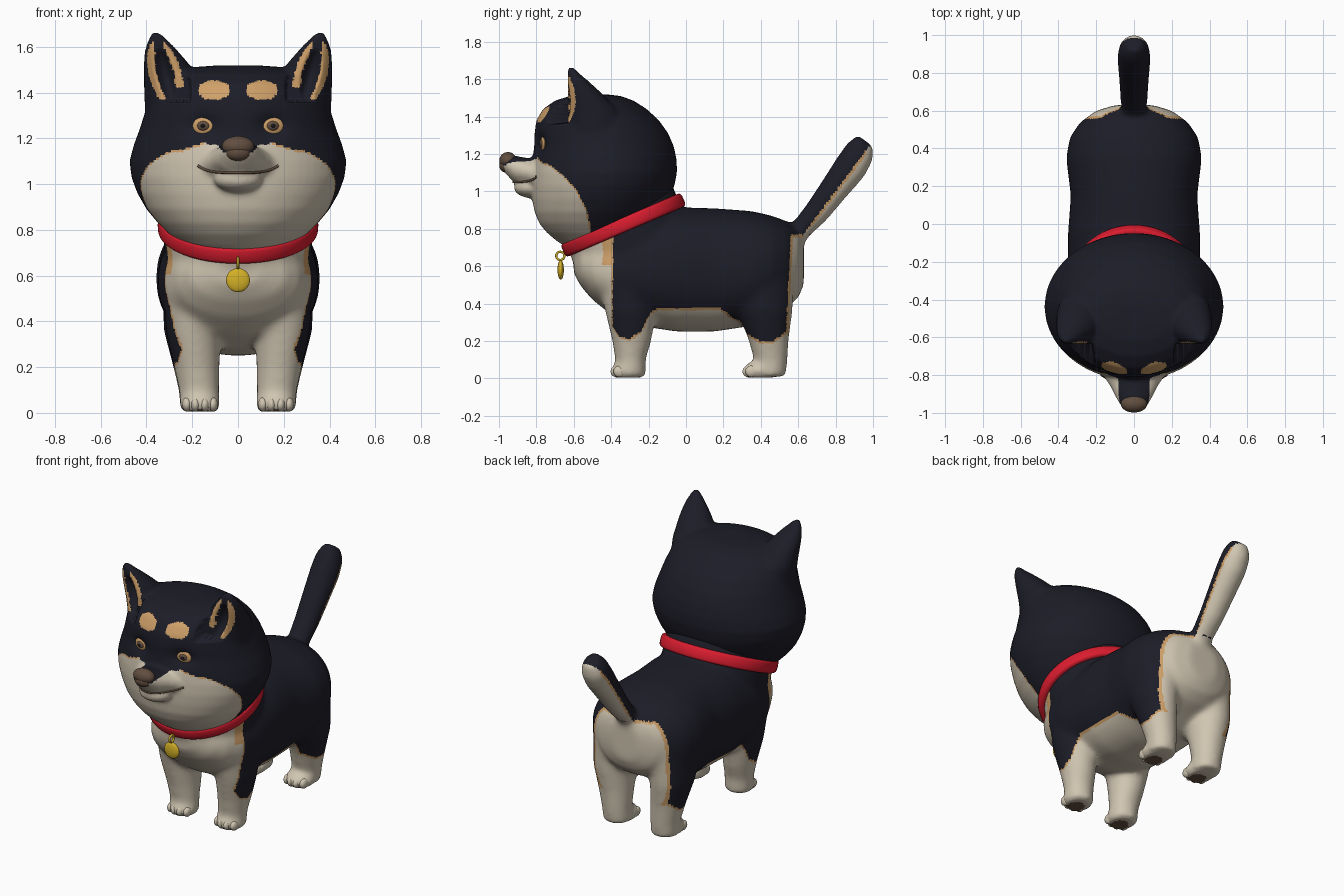
import bpy, bmesh, math
from math import sin, cos, pi, radians
from mathutils import Vector, Matrix
from mathutils.bvhtree import BVHTree

default_cube = bpy.data.objects.get("Cube")
if default_cube:
    bpy.data.objects.remove(default_cube)


def make_material(name, red, green, blue):
    mat = bpy.data.materials.new(name)
    mat.use_nodes = True
    mat.diffuse_color = (red, green, blue, 1)
    shader = next(n for n in mat.node_tree.nodes if n.type == 'BSDF_PRINCIPLED')
    shader.inputs["Base Color"].default_value = (red, green, blue, 1)
    shader.inputs["Roughness"].default_value = 0.7
    return mat


dark = make_material("dark fur", .012, .012, .021)
cream = make_material("cream fur", .63, .56, .44)
tan = make_material("tan fur", .62, .35, .14)
brown = make_material("brown leather", .12, .075, .05)
red = make_material("red collar", .7, .012, .028)
gold = make_material("gold metal", .66, .44, .02)
FUR = [dark, cream, tan, brown]
DARK, CREAM, TAN, BROWN = range(len(FUR))
X, Y, Z = Vector((1, 0, 0)), Vector((0, 1, 0)), Vector((0, 0, 1))


# Shape helpers
def ellipsoid(bm, center, radii, turn=Matrix()):
    matrix = Matrix.Translation(center) @ turn @ Matrix.Diagonal((*radii, 1))
    bmesh.ops.create_uvsphere(bm, u_segments=40, v_segments=24, radius=1, matrix=matrix)


def power(value, exponent):
    return math.copysign(abs(value) ** exponent, value)


def tube(bm, sections, side, squareness=1.0, count=40):
    """Loft of (x, y, z, half width along X, half width along side)."""
    rings = []
    for x, y, z, wide, deep in sections:
        angles = [2 * pi * i / count for i in range(count)]
        rings.append([bm.verts.new(Vector((x, y, z)) + X * wide * power(cos(a), squareness)
                                   + side * deep * power(sin(a), squareness)) for a in angles])
    for low, high in zip(rings, rings[1:]):
        for i in range(count):
            j = (i + 1) % count
            bm.faces.new((low[i], low[j], high[j], high[i]))
    bm.faces.new(rings[0][::-1])
    bm.faces.new(rings[-1])


def finish(name, bm, materials):
    bmesh.ops.recalc_face_normals(bm, faces=bm.faces)
    mesh = bpy.data.meshes.new(name)
    bm.to_mesh(mesh)
    bm.free()
    for mat in materials:
        mesh.materials.append(mat)
    mesh.shade_smooth()
    obj = bpy.data.objects.new(name, mesh)
    bpy.context.collection.objects.link(obj)
    return obj


def fuse(name, bm, voxel, smoothing, deform, paint):
    """Merge overlapping volumes into one skin, sculpt it and paint its faces."""
    obj = finish(name, bm, [])
    remesh = obj.modifiers.new("fuse", 'REMESH')
    remesh.mode = 'VOXEL'
    remesh.voxel_size = voxel
    smooth = obj.modifiers.new("soften", 'SMOOTH')
    smooth.factor, smooth.iterations = 0.5, smoothing
    graph = bpy.context.evaluated_depsgraph_get()
    mesh = bpy.data.meshes.new_from_object(obj.evaluated_get(graph))
    obj.modifiers.clear()
    obj.data = mesh
    mesh.name = name
    moved = [deform(v.co.copy(), v.normal.copy()) for v in mesh.vertices]
    for vert, co in zip(mesh.vertices, moved):
        vert.co = co
    mesh.materials.clear()
    for mat in FUR:
        mesh.materials.append(mat)
    mesh.update()
    for face in mesh.polygons:
        face.material_index = paint(face.center, face.normal)
    mesh.shade_smooth()
    return obj


def interp(t, points):
    if t <= points[0][0]:
        return points[0][1]
    for (a, u), (b, v) in zip(points, points[1:]):
        if t <= b:
            return u + (v - u) * (t - a) / (b - a)
    return points[-1][1]


# Body: trunk, neck, legs, paws and tail
bm = bmesh.new()
trunk = [(-.6, .56, .68, .1), (-.56, .49, .72, .21), (-.5, .42, .76, .27), (-.4, .34, .81, .32),
         (-.25, .28, .87, .35), (-.05, .25, .915, .35), (.15, .25, .91, .335), (.35, .28, .895, .36),
         (.46, .34, .87, .34), (.54, .38, .84, .285), (.6, .43, .79, .2), (.63, .5, .74, .1)]
tube(bm, [(0, y, (lo + hi) / 2, w, (hi - lo) / 2) for y, lo, hi, w in trunk], Z, .9)
tilt = Matrix.Rotation(radians(23.3), 4, 'X')
neck_center = Vector((0, -.335, .82))
tube(bm, [(*(neck_center + tilt @ Z * h), r, r) for h, r in
          ((-.3, .27), (-.2, .31), (-.1, .325), (0, .325), (.14, .325))], tilt @ Y)
front_leg = [(.17, -.34, .68, .13, .13), (.185, -.32, .52, .14, .15), (.195, -.295, .35, .12, .135),
             (.18, -.29, .2, .1, .105), (.17, -.297, .1, .088, .082), (.167, -.297, .01, .085, .082)]
back_leg = [(.19, .4, .6, .14, .18), (.2, .42, .36, .125, .15), (.185, .44, .22, .104, .111),
            (.172, .453, .1, .088, .09), (.168, .45, .01, .085, .085)]
PAWS = {"front": -.315, "back": .39}
for s in (-1, 1):
    for leg, paw_y in zip((front_leg, back_leg), PAWS.values()):
        tube(bm, [(s * x, *rest) for x, *rest in leg], Y)
        ellipsoid(bm, (s * .166, paw_y, .04), (.09, .09, .055))
tail = [(.54, .7, .07, .06), (.61, .79, .07, .058), (.7, .89, .076, .069), (.79, 1.01, .083, .078),
        (.88, 1.13, .088, .09), (.93, 1.21, .082, .084), (.96, 1.27, .05, .055)]
tube(bm, [(0, y, z, w, d) for y, z, w, d in tail], Vector((0, -.8, .6)))


def flatten_feet(co, normal):
    co.z = max(co.z, .006)
    return co


LOWER_EDGE = [(-.41, .3), (-.36, .22), (-.3, .2), (-.24, .24), (-.19, .34), (-.15, .365), (.18, .365),
              (.24, .32), (.32, .23), (.4, .185), (.47, .19), (.54, .24)]


def paint_body(c, n):
    if c.z < .016 and n.z < -.5:
        paw_y = PAWS["back" if c.y > 0 else "front"] - .02
        return BROWN if ((abs(c.x) - .166) / .05) ** 2 + ((c.y - paw_y) / .06) ** 2 < 1 else CREAM
    trim = .013
    if c.y > .6 and c.z > .77:
        edge = (c.z - .76) * .6 - (c.y - .635) * .8
    else:
        back = .55 + max(0, c.z - .3) * .05
        front = c.y + .4
        if c.y < -.3:
            trim = .007
            if c.z > .6:
                front, trim = c.y + .445, .055
        edge = min(front, back - c.y, c.z - interp(c.y, LOWER_EDGE))
        if c.y > .5 and c.z > .72:
            edge = max(edge, c.z - .755)
        if c.z < .47:
            edge = min(edge, abs(c.x) - .2)
    if edge > trim:
        return DARK
    return TAN if edge > 0 and abs(c.x) > .06 else CREAM


fuse("body", bm, .012, 30, flatten_feet, paint_body)

# Toes: four rounded knuckles on each paw
for s, label in ((1, "left"), (-1, "right")):
    for end, paw_y in PAWS.items():
        bm = bmesh.new()
        for offset in (-.057, -.02, .02, .057):
            front = paw_y - .062 + abs(offset) * .4
            ellipsoid(bm, (s * .166 + offset, front, .037), (.021, .034, .031))
        finish(f"{end}_{label}_toes", bm, [cream])

# Head: skull lofted upwards, muzzle, jaw and ears
bm = bmesh.new()
skull = [(.69, -.62, -.25, .17), (.73, -.685, -.23, .24), (.78, -.745, -.2, .3), (.83, -.785, -.17, .35),
         (.89, -.81, -.13, .4), (.96, -.822, -.09, .44), (1.03, -.827, -.062, .466),
         (1.1, -.825, -.048, .474), (1.17, -.82, -.05, .456), (1.24, -.812, -.065, .43),
         (1.31, -.81, -.095, .408), (1.38, -.8, -.145, .385), (1.44, -.765, -.21, .35),
         (1.485, -.7, -.28, .29), (1.51, -.62, -.35, .21), (1.518, -.55, -.42, .1)]
tube(bm, [(0, (f + b) / 2, z, w, (b - f) / 2) for z, f, b, w in skull], Y, 1, 64)
ellipsoid(bm, (0, -.83, 1.02), (.105, .09, .055))
muzzle = [(-.7, 1.07, .23, .11), (-.8, 1.085, .165, .088), (-.86, 1.105, .125, .075),
          (-.92, 1.12, .095, .072), (-.955, 1.14, .075, .055), (-.98, 1.15, .055, .035)]
tube(bm, [(0, y, z, w, d) for y, z, w, d in muzzle], Z)
ear = [(.27, -.47, 1.28, .135, .16), (.285, -.5, 1.43, .126, .14), (.315, -.548, 1.53, .097, .092),
       (.338, -.58, 1.59, .069, .058), (.352, -.605, 1.635, .039, .03), (.36, -.615, 1.662, .018, .016)]
for s in (-1, 1):
    tube(bm, [(s * x, *rest) for x, *rest in ear], Y)


def ear_offset(co):
    return abs(co.x) - (.318 + .22 * (co.z - 1.48))


def ear_oval(co, wide, tall):
    return (ear_offset(co) / wide) ** 2 + ((co.z - 1.48) / tall) ** 2


def sculpt_head(co, normal):
    # eye sockets and flat, hollow ears
    if co.y < -.55 and normal.y < -.2:
        reach = ((abs(co.x) - .15) / .07) ** 2 + ((co.z - 1.25) / .05) ** 2
        co.y += .03 * math.exp(-reach)
        if co.z > 1.36 and ear_oval(co, .1, .2) < 1:
            co.y = max(co.y, -.632)
            co.y += .05 * max(0, 1 - ear_oval(co, .042, .115))
    return co


MASK_TOP = [(0, 1.13), (.065, 1.14), (.09, 1.17), (.15, 1.18), (.25, 1.15), (.35, 1.14), (.47, 1.1)]
MASK_BACK = [(.72, -.5), (.8, -.51), (.9, -.53), (1, -.58), (1.08, -.65), (1.15, -.74), (1.2, -.78)]


def paint_head(c, n):
    side = abs(c.x)
    if c.y < -.6 and ((side - .105) / .071) ** 2 + ((c.z - 1.41) / .043) ** 2 < 1:
        return TAN
    if side > .22 and c.z > 1.37 and c.y < -.5 and n.y < -.45:
        u = ear_offset(c)
        rim = ear_oval(c, .036, .12) > 1 and ear_oval(c, .072, .15) < 1
        return TAN if rim and (u > .022 or c.z > 1.42 and u < -.022) else DARK
    edge = min(interp(side, MASK_TOP) - c.z, interp(c.z, MASK_BACK) - c.y)
    if edge < 0:
        return DARK
    return TAN if edge < .008 and side > .15 else CREAM


head = fuse("head", bm, .011, 10, sculpt_head, paint_head)
skin = BVHTree.FromPolygons([v.co for v in head.data.vertices],
                            [p.vertices for p in head.data.polygons])


def on_face(x, z):
    point, normal, _, _ = skin.ray_cast(Vector((x, -2, z)), Y)
    return point, normal


# Eyes: tan lid, brown iris, dark pupil, facing forward
for s, label in ((1, "left"), (-1, "right")):
    point, normal = on_face(s * .15, 1.255)
    facing = (normal - Y * .7).normalized()
    turn = facing.to_track_quat('Z', 'Y').to_matrix().to_4x4()
    for part, mat, size, lift in (("eyelid", tan, .048, .006), ("iris", brown, .027, .013),
                                  ("pupil", dark, .01, .02)):
        bm = bmesh.new()
        ellipsoid(bm, point + facing * lift, (size, size * .78, .012), turn)
        finish(f"{label}_{part}", bm, [mat])

# Nose: broad pad narrowing downwards
bm = bmesh.new()
ellipsoid(bm, (0, -.952, 1.165), (.07, .046, .045))
ellipsoid(bm, (0, -.96, 1.138), (.056, .038, .038))
finish("nose", bm, [brown])

# Mouth line following the muzzle
steps = 24
curve = bpy.data.curves.new("mouth", 'CURVE')
curve.dimensions, curve.bevel_depth, curve.use_fill_caps = '3D', .006, True
line = curve.splines.new('POLY')
line.points.add(steps)
for i, p in enumerate(line.points):
    t = 2 * i / steps - 1
    p.co = (*on_face(.175 * t, 1.05 + .03 * t ** 4)[0], 1)
curve.materials.append(brown)
bpy.context.collection.objects.link(bpy.data.objects.new("mouth", curve))


# Collar and tag
def ring(name, radius, thick, tall, matrix, mat, count=64, around=16):
    bm = bmesh.new()
    loops = []
    for i in range(count):
        a = 2 * pi * i / count
        loop = []
        for k in range(around):
            b = 2 * pi * k / around
            r = radius + thick * power(cos(b), .6)
            loop.append(bm.verts.new(matrix @ Vector((r * cos(a), r * sin(a), tall * power(sin(b), .6)))))
        loops.append(loop)
    for i in range(count):
        one, two = loops[i], loops[(i + 1) % count]
        for k in range(around):
            j = (k + 1) % around
            bm.faces.new((one[k], two[k], two[j], one[j]))
    return finish(name, bm, [mat])


ring("collar", .327, .024, .038, Matrix.Translation(neck_center) @ tilt, red)
ring("tag_ring", .022, .006, .006,
     Matrix.Translation((0, -.672, .655)) @ Matrix.Rotation(pi / 2, 4, 'Y'), gold, 24, 8)
bm = bmesh.new()
ellipsoid(bm, (0, -.67, .58), (.052, .017, .052))
finish("collar_tag", bm, [gold])
